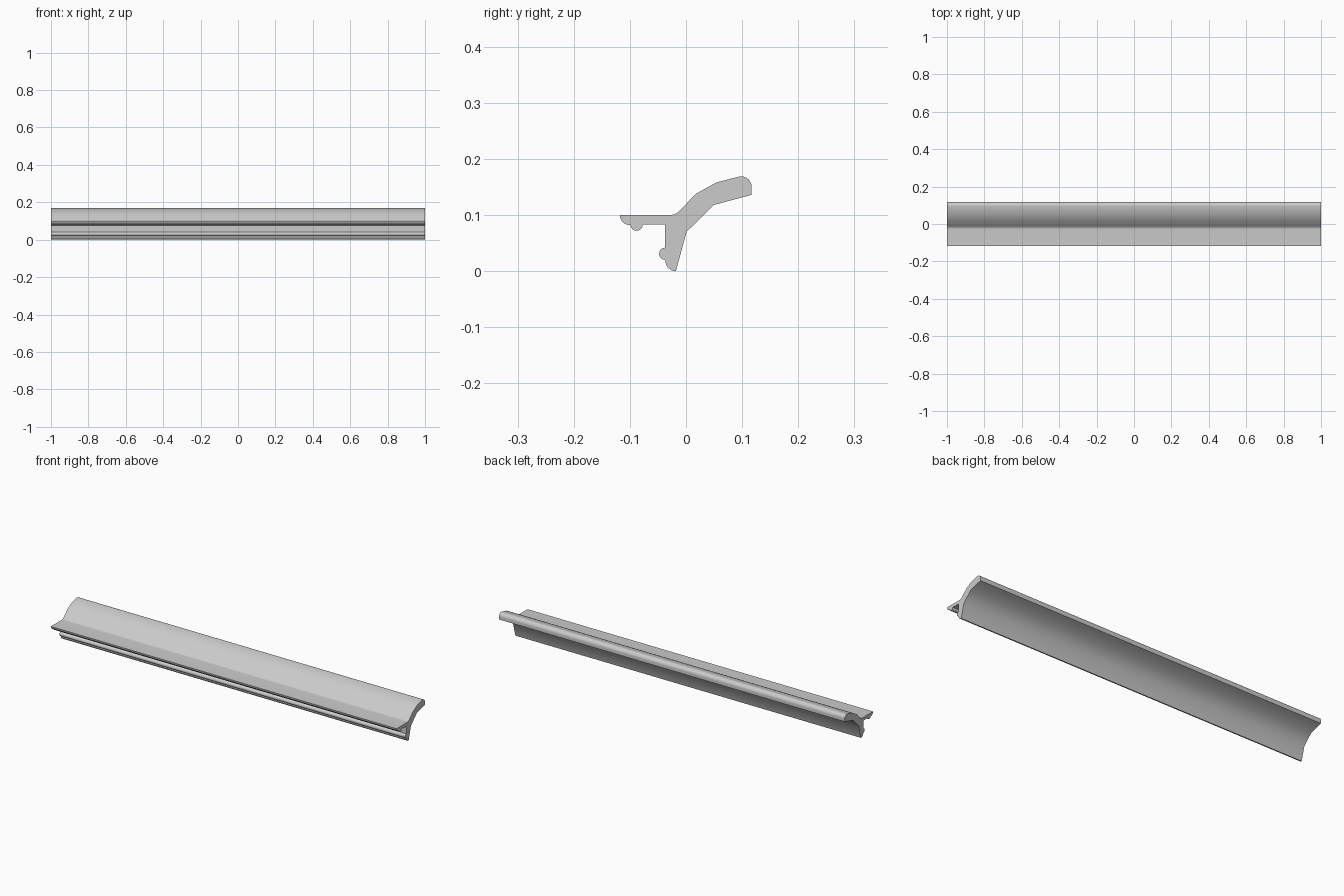
import bpy
import bmesh
from math import cos, sin, radians

cube = bpy.data.objects.get("Cube")
if cube:
    bpy.data.objects.remove(cube, do_unlink=True)

LENGTH = 2.0


def arc(cy, cz, r, start, end, steps=8):
    """Points on an arc in the y-z plane, angles in degrees."""
    angles = [radians(start + (end - start) * i / steps) for i in range(steps + 1)]
    return [(cy + r * cos(a), cz + r * sin(a)) for a in angles]


# Plain grey material
grey = bpy.data.materials.new("plain grey")
grey.use_nodes = True
colour = (0.6, 0.6, 0.6, 1.0)
grey.diffuse_color = colour
grey.node_tree.nodes["Principled BSDF"].inputs["Base Color"].default_value = colour

# Cross-section, clockwise from the front edge of the flat flange
profile = [(-0.118, 0.1)]
profile += arc(-0.028, 0.121, 0.021, 270, 315, 4)        # fillet into the wing
profile += [(0.018, 0.138), (0.054, 0.158)]              # top of the wing
profile += arc(0.098, 0.15, 0.019, 95, 0)                # rounded wing tip
profile += [(0.117, 0.136), (0.05, 0.118), (0.001, 0.07)]  # hollow back
profile += arc(-0.018, 0.019, 0.019, 270, 180)           # rounded foot
profile += arc(-0.037, 0.031, 0.011, 270, 90)            # bead on the leg
profile += [(-0.037, 0.083)]                             # inner corner
profile += arc(-0.088, 0.083, 0.011, 0, -180)            # bead under the flange
profile += arc(-0.1, 0.1, 0.018, 270, 180)[:-1]          # rounded flange edge

# Extrude the section along x
bm = bmesh.new()
section = bm.faces.new([bm.verts.new((-LENGTH / 2, y, z)) for y, z in profile])
extruded = bmesh.ops.extrude_face_region(bm, geom=[section], use_keep_orig=True)
moved = [g for g in extruded["geom"] if isinstance(g, bmesh.types.BMVert)]
bmesh.ops.translate(bm, verts=moved, vec=(LENGTH, 0, 0))
bmesh.ops.remove_doubles(bm, verts=bm.verts, dist=0.0001)
bmesh.ops.recalc_face_normals(bm, faces=bm.faces)

mesh = bpy.data.meshes.new("moulding_strip")
bm.to_mesh(mesh)
bm.free()
mesh.materials.append(grey)
strip = bpy.data.objects.new("moulding_strip", mesh)
bpy.context.collection.objects.link(strip)

# Smooth curves, crisp corners
bpy.ops.object.select_all(action="DESELECT")
strip.select_set(True)
bpy.context.view_layer.objects.active = strip
bpy.ops.object.shade_smooth_by_angle(angle=radians(40))
